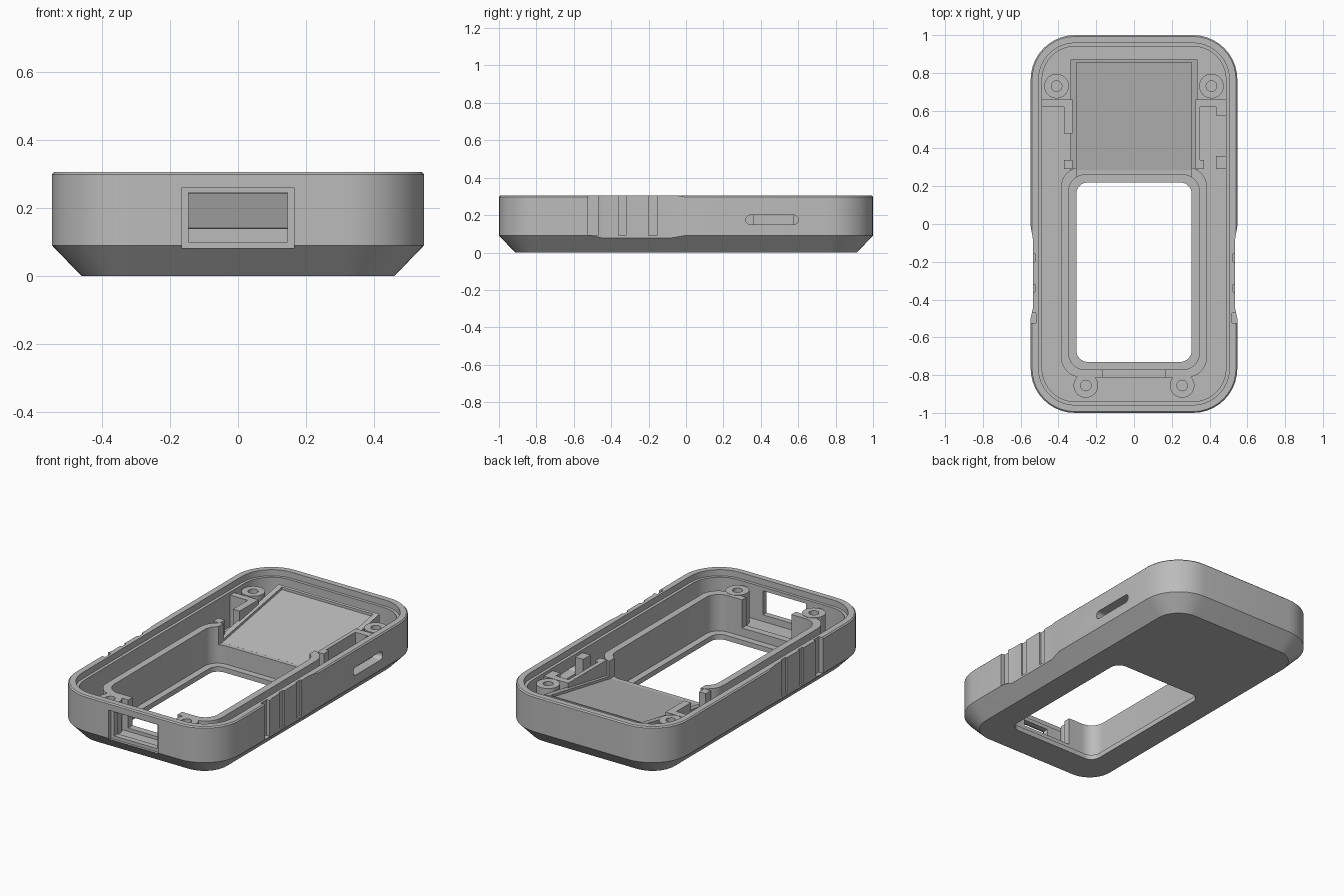
import bpy, bmesh, math

if "Cube" in bpy.data.objects:
    bpy.data.objects.remove(bpy.data.objects["Cube"], do_unlink=True)

grey = bpy.data.materials.new("matte grey")
grey.use_nodes = True
grey.diffuse_color = (0.5, 0.5, 0.5, 1)
grey.node_tree.nodes["Principled BSDF"].inputs["Base Color"].default_value = grey.diffuse_color

FLOOR, DECK = 0.06, 0.25


def finish(name, bm):
    bmesh.ops.recalc_face_normals(bm, faces=bm.faces[:])
    mesh = bpy.data.meshes.new(name)
    bm.to_mesh(mesh)
    bm.free()
    mesh.materials.append(grey)
    ob = bpy.data.objects.new(name, mesh)
    bpy.context.collection.objects.link(ob)
    return ob


def outline(hx, y0, y1, r, cx=0, steps=10):
    """Rounded rectangle, counter-clockwise."""
    pts = []
    for q, (sx, y) in enumerate([(1, y1 - r), (-1, y1 - r), (-1, y0 + r), (1, y0 + r)]):
        for i in range(steps + 1):
            a = math.pi / 2 * (q + i / steps)
            pts.append((cx + sx * (hx - r) + r * math.cos(a), y + r * math.sin(a)))
    return pts


def loft(name, rings):
    """Closed tube through (outline, z) rings; the last joins the first."""
    bm = bmesh.new()
    loops = [[bm.verts.new((x, y, z)) for x, y in pts] for pts, z in rings]
    n = len(loops[0])
    for a, b in zip(loops, loops[1:] + loops[:1]):
        for i in range(n):
            j = (i + 1) % n
            bm.faces.new((a[i], a[j], b[j], b[i]))
    return finish(name, bm)


def prism(name, pts, lo, hi, axis="z"):
    """Polygon extruded along z, or a (y, z) polygon extruded along x."""
    bm = bmesh.new()
    place = (lambda p, h: (p[0], p[1], h)) if axis == "z" else (lambda p, h: (h, p[0], p[1]))
    ends = [[bm.verts.new(place(p, h)) for p in pts] for h in (lo, hi)]
    bm.faces.new(ends[0])
    bm.faces.new(ends[1])
    for i in range(len(pts)):
        j = (i + 1) % len(pts)
        bm.faces.new((ends[0][i], ends[0][j], ends[1][j], ends[1][i]))
    return finish(name, bm)


def box(name, x0, x1, y0, y1, z0, z1):
    return prism(name, [(x0, y0), (x1, y0), (x1, y1), (x0, y1)], z0, z1)


def cut(target, cutter):
    mod = target.modifiers.new("cut", "BOOLEAN")
    mod.operation, mod.solver, mod.object = "DIFFERENCE", "EXACT", cutter
    bpy.context.view_layer.objects.active = target
    bpy.ops.object.modifier_apply(modifier=mod.name)
    bpy.data.objects.remove(cutter, do_unlink=True)


def smooth(ob):
    bpy.ops.object.select_all(action="DESELECT")
    ob.select_set(True)
    bpy.context.view_layer.objects.active = ob
    bpy.ops.object.shade_smooth_by_angle(angle=math.radians(30))


# Case shell: chamfered base, stepped rim, channel, window ring and ledge
def body(inset):
    return outline(0.547 - inset, inset - 1, 1 - inset, 0.235 - inset)


def window(grow):
    return outline(0.305 + grow, -0.73 - grow, 0.22 + grow, 0.06 + grow * 0.6)


shell = loft("case_shell", [
    (body(0.087), 0), (body(0), 0.09), (body(0), 0.298), (body(0.007), 0.305),
    (body(0.042), 0.305), (body(0.042), 0.268), (body(0.06), 0.268), (body(0.06), FLOOR),
    (window(0.082), FLOOR), (window(0.082), DECK), (window(0.04), DECK),
    (window(0.04), 0.03), (window(0), 0.03), (window(0), 0)])

# Front port: shallow recess, opening and gap in the ring
cut(shell, box("port_recess", -0.165, 0.165, -1.1, -0.975, 0.08, 0.26))
cut(shell, box("port_opening", -0.145, 0.145, -1.1, -0.9, 0.1, 0.245))
cut(shell, box("ring_gap", -0.165, 0.165, -0.83, -0.75, 0.08, 0.3))
# Lowered back of the ring in front of the sloped panel
cut(shell, box("ring_back", -0.305, 0.305, 0.24, 0.33, 0.14, 0.3))

# Side slot with rounded ends
slot = [(y, z + 0.175) for y, z in outline(0.14, -0.025, 0.025, 0.024, cx=0.46)]
cut(shell, prism("side_slot", slot, 0.46, 0.6, "x"))

# Finger scoops, grip grooves and notches on both sides
for s in (1, -1):
    scoop = [(0.56, 0.01), (0.547, -0.01), (0.534, -0.09), (0.534, -0.44), (0.547, -0.5), (0.56, -0.52)]
    cut(shell, prism("scoop", [(s * x, y) for x, y in scoop], 0.02, 0.35))
    for y0, y1, depth in ((-0.2, -0.155, 0.524), (-0.36, -0.32, 0.524), (-0.525, -0.47, 0.52)):
        cut(shell, box("groove", *sorted((s * depth, s * 0.6)), y0, y1, 0.09, 0.35))
smooth(shell)

# Sloped panel bed with a shallow recess
bed = prism("sloped_panel", [(0.285, 0.02), (0.285, 0.155), (0.87, 0.26), (0.87, 0.02)], -0.337, 0.337, "x")
cut(bed, prism("panel_recess", [(0.2, 0.125), (0.855, 0.242), (0.855, 0.4), (0.2, 0.4)], -0.305, 0.305, "x"))

# Screw bosses
for name, bx, by in (("back", 0.41, 0.73), ("front", 0.255, -0.855)):
    for side, s in (("left", 1), ("right", -1)):
        def circle(r):
            return outline(r, by - r, by + r, r, cx=s * bx, steps=8)
        smooth(loft(f"{name}_{side}_boss", [
            (circle(0.065), 0.04), (circle(0.065), DECK + 0.002),
            (circle(0.028), DECK + 0.002), (circle(0.028), 0.08),
            (circle(0.001), 0.08), (circle(0.001), 0.04)]))

# Webs and posts beside the panel
for side, s in (("left", 1), ("right", -1)):
    def rib(name, x0, x1, y0, y1, top=DECK):
        box(f"{side}_{name}", *sorted((s * x0, s * x1)), y0, y1, 0.04, top)
    rib("boss_web", 0.325, 0.495, 0.62, 0.66)
    rib("ring_post", 0.325, 0.37, 0.29, 0.34)
    rib("panel_wall", 0.325, 0.37 if s < 0 else 0.35, 0.48 if s < 0 else 0.3, 0.655)
    if s > 0:
        rib("slot_front_tab", 0.435, 0.49, 0.29, 0.36)
        rib("slot_back_tab", 0.435, 0.49, 0.575, 0.625)
